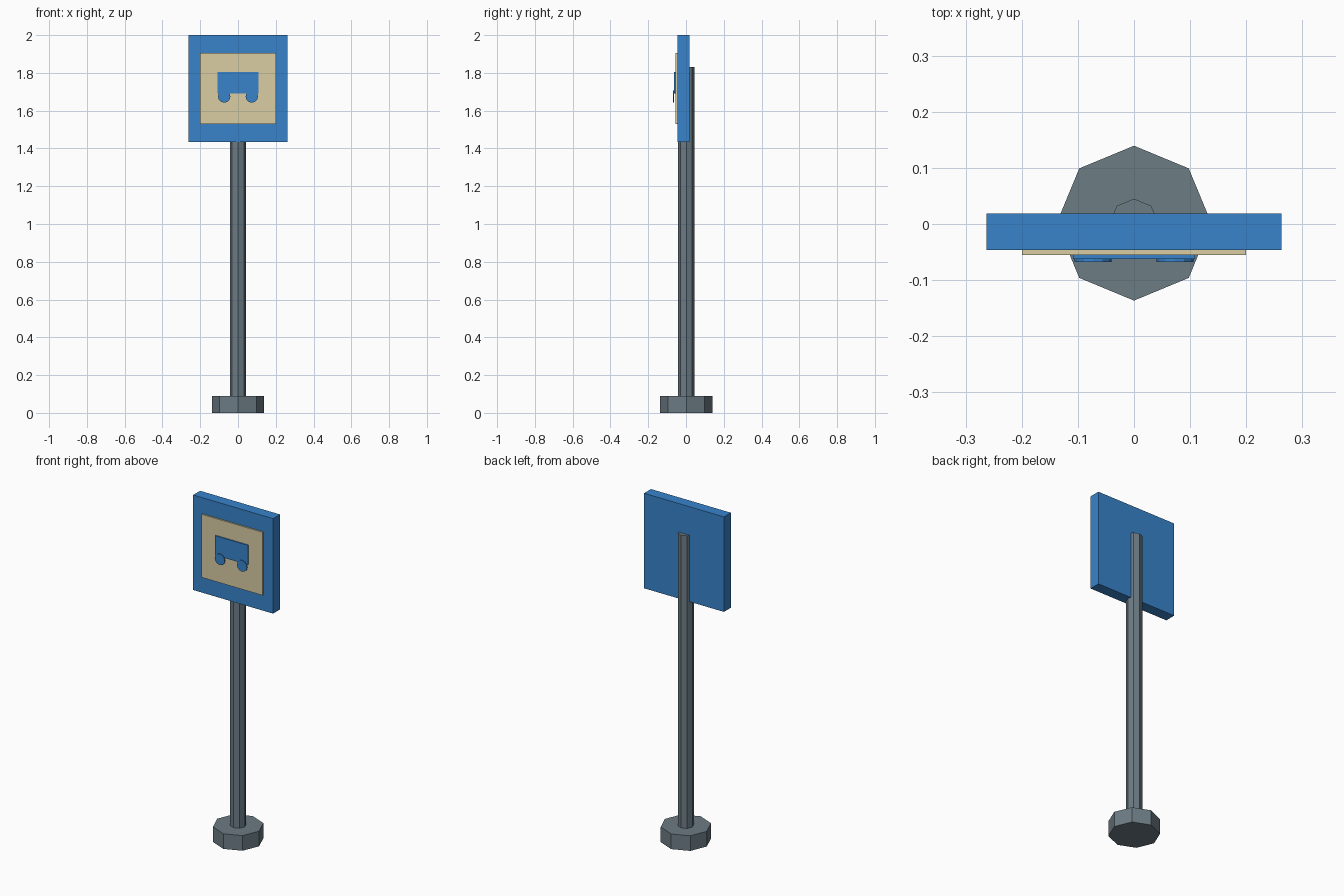
import bpy
import math

if "Cube" in bpy.data.objects:
    bpy.data.objects.remove(bpy.data.objects["Cube"])


def material(name, rgb):
    m = bpy.data.materials.new(name)
    m.diffuse_color = (*rgb, 1)
    m.use_nodes = True
    m.node_tree.nodes["Principled BSDF"].inputs["Base Color"].default_value = m.diffuse_color
    return m


BLUE = material("sign_blue", (0.04, 0.23, 0.60))
CREAM = material("panel_cream", (0.70, 0.61, 0.37))
STEEL = material("post_steel", (0.15, 0.20, 0.23))


def finish(name, mat):
    ob = bpy.context.object
    ob.name = ob.data.name = name
    ob.data.materials.append(mat)
    return ob


def box(name, mat, x, y, z):
    """Box from (min, max) ranges on each axis."""
    mid = [(a + b) / 2 for a, b in (x, y, z)]
    size = [b - a for a, b in (x, y, z)]
    bpy.ops.mesh.primitive_cube_add(size=1, location=mid)
    ob = finish(name, mat)
    ob.scale = size
    bpy.ops.object.transform_apply(location=False, rotation=False, scale=True)


def prism(name, mat, sides, radius, depth, centre, rotation=(0, 0, 0)):
    bpy.ops.mesh.primitive_cylinder_add(vertices=sides, radius=radius, depth=depth,
                                        location=centre, rotation=rotation)
    finish(name, mat)


# Octagonal foot and post
prism("base", STEEL, 8, 0.138, 0.09, (0, 0.0015, 0.045))
prism("post", STEEL, 8, 0.0435, 1.78, (0, 0.0015, 0.94))

# Sign board with raised cream panel
box("sign_board", BLUE, (-0.263, 0.263), (-0.046, 0.019), (1.435, 2.0))
box("sign_panel", CREAM, (-0.2, 0.2), (-0.055, -0.046), (1.53, 1.905))

# Bus pictogram: body and two wheels
box("bus_body", BLUE, (-0.109, 0.109), (-0.0625, -0.0555), (1.69, 1.806))
for side, x in (("left", -0.073), ("right", 0.073)):
    prism("bus_wheel_" + side, BLUE, 12, 0.033, 0.005, (x, -0.065, 1.675),
          (math.pi / 2, 0, 0))
